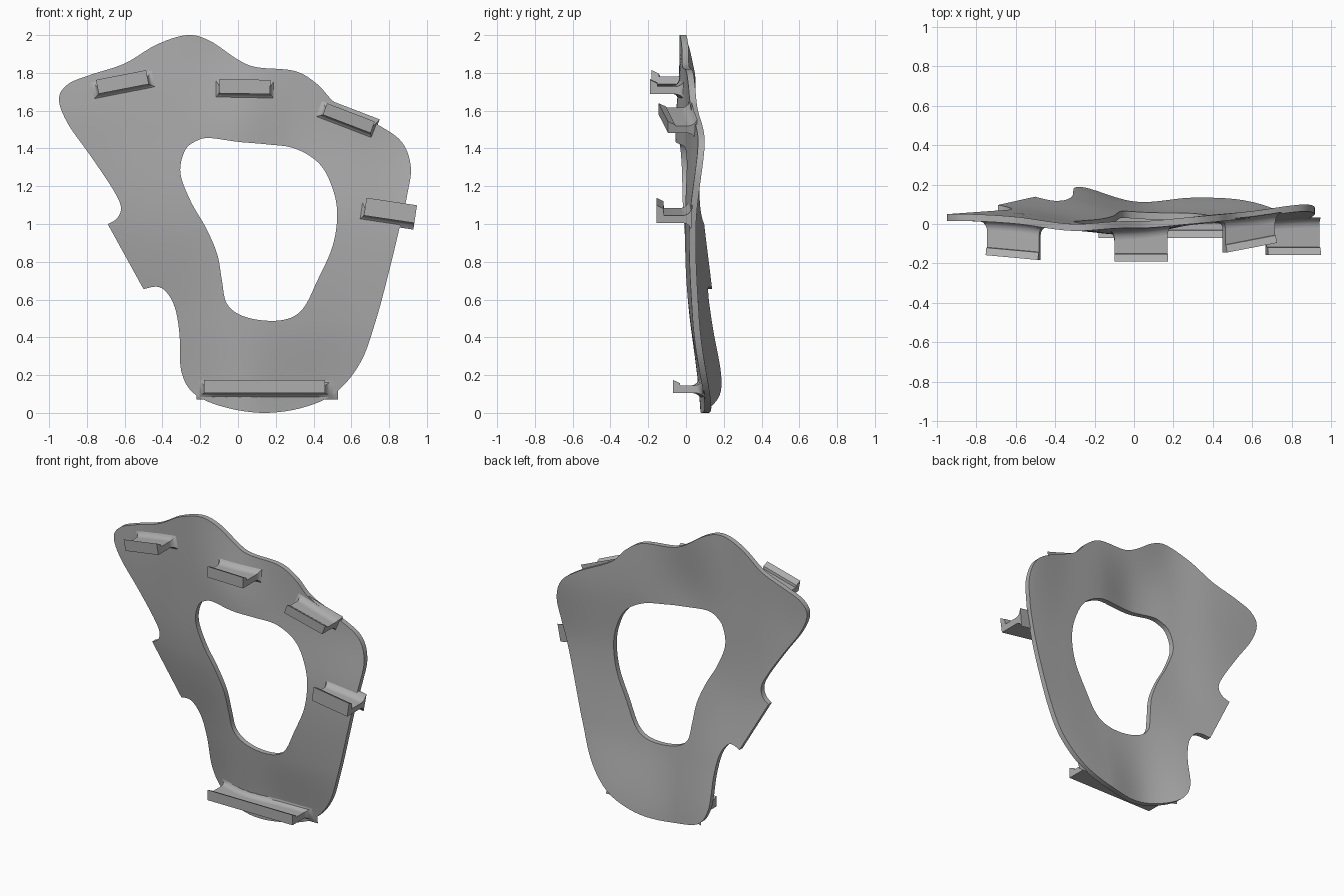
import bpy
import bmesh
import math
from mathutils import Vector
from mathutils.geometry import intersect_line_line_2d

if "Cube" in bpy.data.objects:
    bpy.data.objects.remove(bpy.data.objects["Cube"], do_unlink=True)

grey = bpy.data.materials.new("plain_grey")
grey.use_nodes = True
colour = (0.42, 0.42, 0.42, 1)
grey.diffuse_color = colour
grey.node_tree.nodes["Principled BSDF"].inputs["Base Color"].default_value = colour


def hermite(a, b, tangent_a, tangent_b, t):
    """Cubic blend between two values or vectors."""
    t2, t3 = t * t, t * t * t
    return (a * (2 * t3 - 3 * t2 + 1) + tangent_a * (t3 - 2 * t2 + t)
            + b * (3 * t2 - 2 * t3) + tangent_b * (t3 - t2))


def closed_curve(points, steps, corners=()):
    """Smooth closed curve through the points, kept sharp at the corners."""
    points = [Vector(p) for p in points]
    count = len(points)
    tangents = [Vector((0, 0)) if i in corners
                else (points[(i + 1) % count] - points[i - 1]) / 2
                for i in range(count)]
    curve = []
    for i in range(count):
        j = (i + 1) % count
        for k in range(steps):
            curve.append(hermite(points[i], points[j], tangents[i], tangents[j], k / steps))
    return curve


def sample(values, position):
    """Smooth value at a fractional index of an evenly spaced list."""
    last = len(values) - 1
    position = min(max(position, 0), last)
    i = min(int(position), last - 1)
    slope = [(values[min(k + 1, last)] - values[max(k - 1, 0)]) / 2 for k in (i, i + 1)]
    return hermite(values[i], values[i + 1], slope[0], slope[1], position - i)


# Depth of the plate's front face: rows go up, columns go left to right
DEPTHS = [
    (0.30, 0.26, 0.18, 0.08, 0.10, 0.10, 0.07),
    (0.24, 0.16, 0.095, 0.03, 0.02, 0.03, 0.04),
    (0.08, 0.05, 0.00, -0.02, -0.02, 0.00, 0.02),
    (0.02, 0.01, -0.03, -0.055, 0.00, 0.03, 0.07),
    (0.02, 0.00, -0.035, -0.01, 0.00, 0.02, 0.05),
]


def front_depth(x, z):
    return sample([sample(row, (x + 0.9) / 0.3) for row in DEPTHS], z / 0.5)


def finish(name, bm):
    bmesh.ops.recalc_face_normals(bm, faces=bm.faces)
    mesh = bpy.data.meshes.new(name)
    bm.to_mesh(mesh)
    bm.free()
    mesh.materials.append(grey)
    obj = bpy.data.objects.new(name, mesh)
    bpy.context.collection.objects.link(obj)
    bpy.ops.object.select_all(action="DESELECT")
    obj.select_set(True)
    bpy.context.view_layer.objects.active = obj
    bpy.ops.object.shade_smooth_by_angle(angle=math.radians(35))
    return obj


def loft(name, rings, closed):
    """Skin a list of point rings; open lofts get end caps."""
    bm = bmesh.new()
    rings = [[bm.verts.new(p) for p in ring] for ring in rings]
    pairs = list(zip(rings, rings[1:]))
    if closed:
        pairs.append((rings[-1], rings[0]))
    else:
        bm.faces.new(rings[0])
        bm.faces.new(rings[-1])
    for a, b in pairs:
        for i in range(len(a)):
            j = (i + 1) % len(a)
            bm.faces.new((a[i], a[j], b[j], b[i]))
    return finish(name, bm)


# Contoured plate with an off-centre opening
OUTLINE = [
    (-0.27, 2.0), (-0.15, 1.97), (0, 1.87), (0.1, 1.83), (0.3, 1.81), (0.42, 1.74),
    (0.53, 1.63), (0.75, 1.52), (0.87, 1.43), (0.915, 1.3), (0.895, 1.15), (0.86, 1.0),
    (0.8, 0.75), (0.73, 0.49), (0.65, 0.27), (0.52, 0.11), (0.35, 0.03), (0.14, 0),
    (-0.07, 0.03), (-0.23, 0.1), (-0.3, 0.22), (-0.31, 0.42), (-0.335, 0.56),
    (-0.38, 0.64), (-0.43, 0.668), (-0.5, 0.655), (-0.69, 1.0), (-0.64, 1.03),
    (-0.62, 1.09), (-0.66, 1.18), (-0.78, 1.36), (-0.9, 1.53), (-0.948, 1.66),
    (-0.9, 1.74), (-0.78, 1.79), (-0.6, 1.85), (-0.43, 1.95),
]
OPENING = [
    (-0.15, 1.455), (0, 1.435), (0.15, 1.422), (0.3, 1.4), (0.43, 1.32), (0.5, 1.19),
    (0.525, 1.05), (0.5, 0.88), (0.42, 0.7), (0.35, 0.56), (0.27, 0.5), (0.15, 0.488),
    (0.02, 0.515), (-0.06, 0.58), (-0.085, 0.7), (-0.11, 0.84), (-0.17, 0.98),
    (-0.25, 1.12), (-0.305, 1.27), (-0.28, 1.39), (-0.22, 1.44),
]
THICKNESS = 0.035
BANDS = 14
centre = Vector((0.1, 0.95))
opening = closed_curve(OPENING, 8)


def opening_point(target):
    """Where the line from the centre to the target crosses the opening."""
    far = centre + (target - centre).normalized() * 3
    for i, point in enumerate(opening):
        hit = intersect_line_line_2d(centre, far, opening[i - 1], point)
        if hit:
            return hit
    return target


sections = []
for outer in closed_curve(OUTLINE, 8, corners=(25, 26)):
    inner = opening_point(outer)
    line = [outer.lerp(inner, k / BANDS) for k in range(BANDS + 1)]
    front = [Vector((p.x, front_depth(p.x, p.y), p.y)) for p in line]
    back = [p + Vector((0, THICKNESS, 0)) for p in reversed(front)]
    sections.append(front + back)
loft("contoured_plate", sections, closed=True)


def hook(name, x, z, width, roll, tip, yaw=0, flare=(0.05, 0.05), arm=0.04, lip=0.075):
    """Filleted arm standing off the plate, with an upturned lip."""
    cos, sin = math.cos(math.radians(roll)), math.sin(math.radians(roll))
    segments = 10

    def ring(top, grow, depth):
        left, right = -width / 2 - flare[0] * grow, width / 2 + flare[1] * grow
        low, high = -0.035 * grow, top + 0.045 * grow
        span = [left + (right - left) * k / segments for k in range(segments + 1)]
        corners = [(u, low) for u in span] + [(u, high) for u in reversed(span)]
        points = []
        for u, v in corners:
            px, pz = x + u * cos - v * sin, z + u * sin + v * cos
            points.append((px, depth(px, pz, u), pz))
        return points

    rings = []
    # Rounded foot follows the plate
    for k in range(7):
        angle = math.pi / 2 * k / 6
        rise = 0.05 * math.sin(angle) - 0.008
        rings.append(ring(arm, 1 - math.sin(math.acos(1 - math.sin(angle))) if k else 1,
                          lambda px, pz, u, r=rise: front_depth(px, pz) - r))
    # Straight arm, then the bevelled lip
    for top, inset in ((arm, 0.04), (lip - 0.018, 0.038), (lip, 0)):
        rings.append(ring(top, 0, lambda px, pz, u, i=inset: tip + i + yaw * u))
    return loft(name, rings, closed=False)


hook("upper_right_hook", -0.605, 1.715, 0.27, 11, -0.17, yaw=-0.09)
hook("upper_middle_hook", 0.035, 1.69, 0.27, -1, -0.19, flare=(0.03, 0.03))
hook("upper_left_hook", 0.575, 1.53, 0.27, -21, -0.12, yaw=0.18, flare=(0.05, 0.02), lip=0.065)
hook("side_hook", 0.80, 1.025, 0.27, -8.5, -0.157, flare=(0.03, 0), lip=0.095)
hook("bottom_hook", 0.14, 0.105, 0.64, 0, -0.07, flare=(0.04, 0.07), lip=0.07)
